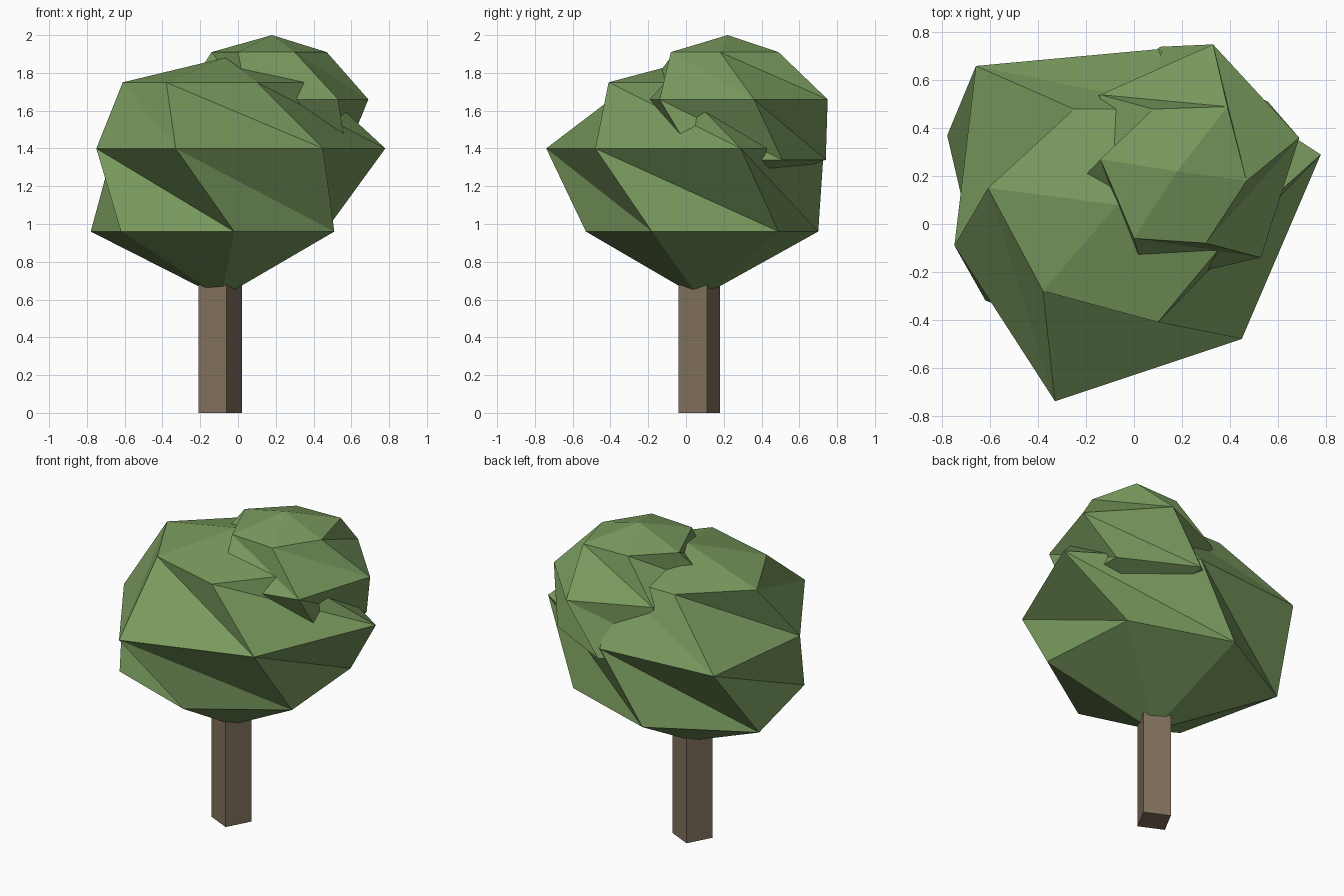
import bpy, bmesh

if "Cube" in bpy.data.objects:
    bpy.data.objects.remove(bpy.data.objects["Cube"])


def material(name, rgb):
    m = bpy.data.materials.new(name)
    m.diffuse_color = (*rgb, 1)
    m.use_nodes = True
    m.node_tree.nodes["Principled BSDF"].inputs["Base Color"].default_value = m.diffuse_color
    return m


green = material("leaf green", (0.19, 0.32, 0.11))
brown = material("bark brown", (0.22, 0.165, 0.107))


def finish(name, bm, mat):
    bmesh.ops.recalc_face_normals(bm, faces=bm.faces)
    me = bpy.data.meshes.new(name)
    bm.to_mesh(me)
    bm.free()
    me.materials.append(mat)
    ob = bpy.data.objects.new(name, me)
    bpy.context.collection.objects.link(ob)


def leaf_clump(name, bottom, rings, top):
    """Faceted clump: twisted six-sided rings, lowest first, closed by two tips."""
    bm = bmesh.new()
    loops = [[bm.verts.new((x, y, z)) for x, y in pts] for z, pts in rings]
    low, high = bm.verts.new(bottom), bm.verts.new(top)
    for i in range(6):
        j = (i + 1) % 6
        bm.faces.new((low, loops[0][j], loops[0][i]))
        bm.faces.new((high, loops[-1][i], loops[-1][j]))
    for k, (a, b) in enumerate(zip(loops, loops[1:])):
        for i in range(6):
            j = (i + 1) % 6
            # each upper corner leans toward the next lower corner
            bm.faces.new((a[i], a[j], b[i]))
            bm.faces.new((a[j], b[j], b[i]))
    finish(name, bm, green)


# Large lower crown
leaf_clump("large_leaf_clump", (-0.09, 0.07, 0.61), [
    (0.96, [(-.62, -.32), (-.02, -.53), (.51, -.18), (.46, .49), (-.18, .70), (-.78, .37)]),
    (1.40, [(-.75, -.09), (-.33, -.74), (.45, -.48), (.78, .29), (.10, .73), (-.66, .66)]),
    (1.75, [(-.61, .15), (-.38, -.28), (.10, -.41), (.40, -.05), (.22, .48), (-.25, .48)]),
], (-0.07, 0.08, 1.88))

# Small upper crown, sunk into the large one
leaf_clump("small_leaf_clump", (0.18, 0.22, 1.15), [
    (1.34, [(.58, .05), (.56, .51), (.11, .74), (-.3, .45), (-.2, -.1), (.25, -.28)]),
    (1.66, [(.53, -.14), (.69, .36), (.33, .75), (-.14, .54), (-.3, .1), (.05, -.25)]),
    (1.91, [(.30, -.08), (.47, .18), (.39, .49), (.08, .48), (-.14, .27), (0, -.06)]),
], (0.18, 0.22, 2.0))

# Square trunk, slightly turned
bm = bmesh.new()
base = bm.faces.new([bm.verts.new((x, y, 0)) for x, y in
                     [(-.06, -.04), (.02, .11), (-.13, .18), (-.21, .03)]])
side = bmesh.ops.extrude_face_region(bm, geom=[base], use_keep_orig=True)
bmesh.ops.translate(bm, vec=(0, 0, 0.75),
                    verts=[v for v in side["geom"] if isinstance(v, bmesh.types.BMVert)])
finish("trunk", bm, brown)
